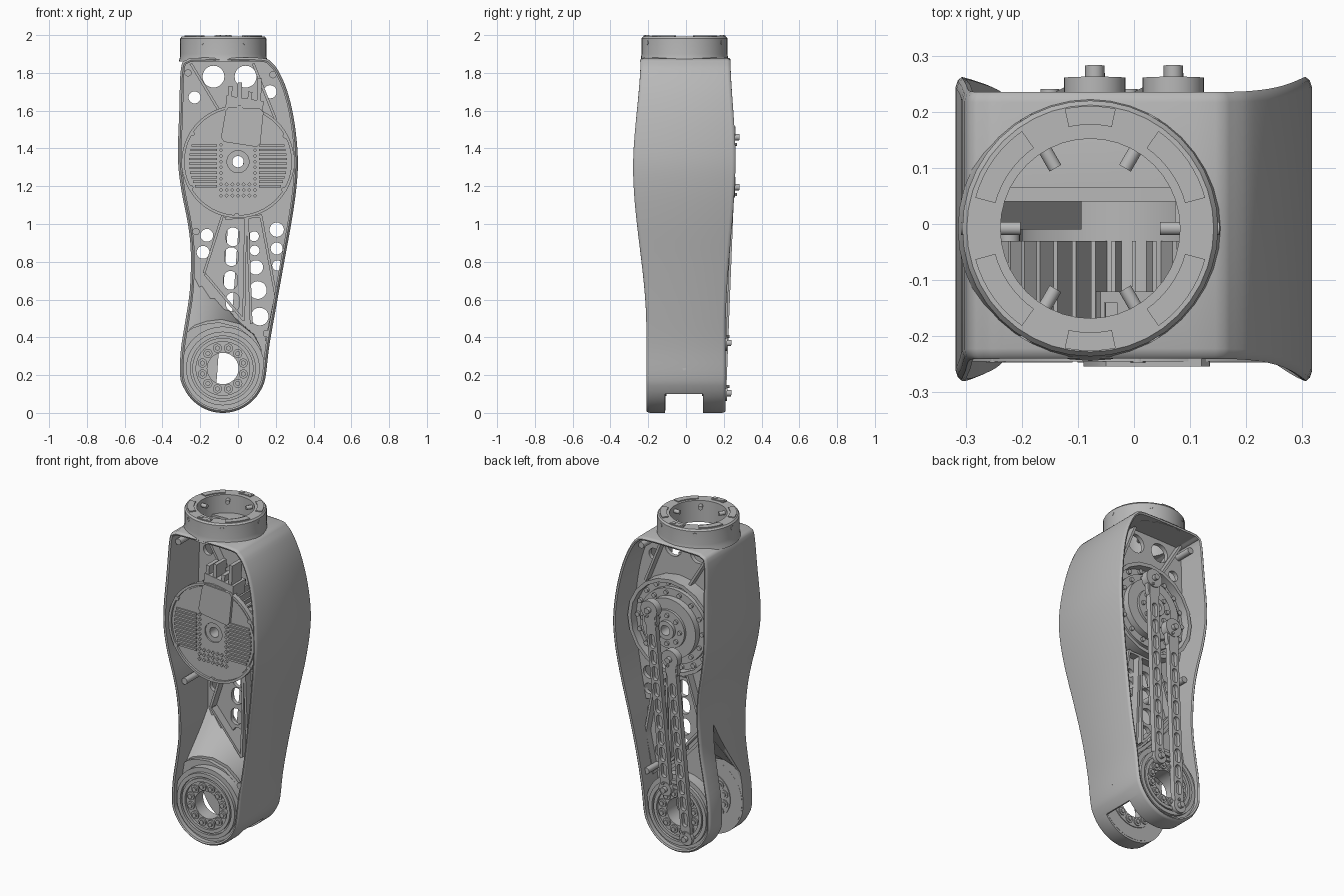
import bpy, bmesh
from math import sin, cos, pi, atan2, sqrt, radians
from mathutils import Vector

old = bpy.data.objects.get("Cube")
if old:
    bpy.data.objects.remove(old)

grey = bpy.data.materials.new("machined_grey")
grey.use_nodes = True
grey.diffuse_color = (0.48, 0.48, 0.48, 1)
grey.node_tree.nodes["Principled BSDF"].inputs["Base Color"].default_value = (0.48, 0.48, 0.48, 1)
parts = []


def finish(name, bm):
    bmesh.ops.recalc_face_normals(bm, faces=bm.faces)
    me = bpy.data.meshes.new(name)
    bm.to_mesh(me)
    bm.free()
    me.materials.append(grey)
    ob = bpy.data.objects.new(name, me)
    bpy.context.collection.objects.link(ob)
    parts.append(ob)
    return ob


def prisms(name, polys, a, b, axis="y", far=None):
    """Extrude flat outlines from a to b along an axis, optionally morphing to far outlines."""
    bm = bmesh.new()
    for poly, end in zip(polys, far or polys):
        place = (lambda p, t: (p[0], t, p[1])) if axis == "y" else (lambda p, t: (p[0], p[1], t))
        lo = [bm.verts.new(place(p, a)) for p in poly]
        hi = [bm.verts.new(place(p, b)) for p in end]
        bm.faces.new(lo)
        bm.faces.new(hi)
        for i in range(len(poly)):
            bm.faces.new((lo[i - 1], lo[i], hi[i], hi[i - 1]))
    return finish(name, bm)


def loft(name, loops):
    """Skin closed loops into a closed ring-shaped solid."""
    bm = bmesh.new()
    rows = [[bm.verts.new(p) for p in loop] for loop in loops]
    for j in range(len(rows)):
        for i in range(len(rows[j])):
            bm.faces.new((rows[j - 1][i - 1], rows[j - 1][i], rows[j][i], rows[j][i - 1]))
    return finish(name, bm)


def lathe(name, profile, c, axis="y", seg=48):
    loops = []
    for r, t in profile:
        loops.append([(u, t, v) if axis == "y" else (u, v, t) for u, v in circle(*c, r, seg)])
    return loft(name, loops)


def circle(x, z, r, n=20, start=0.0):
    return [(x + r * cos(start + 2 * pi * k / n), z + r * sin(start + 2 * pi * k / n)) for k in range(n)]


def capsule(p, q, r, n=8):
    a = atan2(q[1] - p[1], q[0] - p[0])
    ends = [(q, a - pi / 2), (p, a + pi / 2)]
    return [(c[0] + r * cos(s + pi * k / n), c[1] + r * sin(s + pi * k / n)) for c, s in ends for k in range(n + 1)]


def bar(p, q, w):
    return capsule(p, q, w / 2, 1)


def boolean(ob, cutter, op="DIFFERENCE"):
    m = ob.modifiers.new("cut", "BOOLEAN")
    m.operation, m.object, m.solver = op, cutter, "EXACT"
    bpy.context.view_layer.objects.active = ob
    bpy.ops.object.modifier_apply(modifier=m.name)
    parts.remove(cutter)
    bpy.data.objects.remove(cutter)


def lerp(table, z):
    for (z0, v0), (z1, v1) in zip(table, table[1:]):
        if z <= z1:
            t = max(0, (z - z0) / (z1 - z0))
            return v0 + (v1 - v0) * t * t * (3 - 2 * t)
    return table[-1][1]


KNEE, HUB, NECK = (-0.08, 0.235), (0, 1.33), (-0.078, -0.008)
front_depth = [(0.45, -0.21), (1.3, -0.28), (1.9, -0.24)]
back_depth = [(0.45, 0.21), (1.35, 0.262), (1.9, 0.235)]

# Side outline, smoothed through key points
keys = [(KNEE[0] + 0.23 * cos(radians(d)), KNEE[1] + 0.235 * sin(radians(d))) for d in range(190, 351, 16)]
keys += [(0.165, 0.35), (0.2, 0.55), (0.245, 0.8), (0.285, 1.02), (0.31, 1.2), (0.317, 1.35), (0.3, 1.53),
         (0.268, 1.68), (0.225, 1.79), (0.18, 1.853), (0.11, 1.88), (-0.2, 1.88), (-0.27, 1.87), (-0.302, 1.825),
         (-0.311, 1.6), (-0.318, 1.35), (-0.3, 1.18), (-0.265, 1.0), (-0.25, 0.85), (-0.255, 0.65),
         (-0.28, 0.48), (-0.303, 0.33)]
outline = []
for i in range(len(keys)):
    a, b, c, d = (Vector(keys[(i + k) % len(keys)]) for k in (-1, 0, 1, 2))
    for t in (0, 0.25, 0.5, 0.75):
        outline.append(b + (c - a) * t / 2 + (a - 2.5 * b + 2 * c - d / 2) * t ** 2 + (1.5 * (b - c) + (d - a) / 2) * t ** 3)


def inset(w):
    n = len(outline)
    res = []
    for i in range(n):
        t = (outline[(i + 1) % n] - outline[i - 1]).normalized()
        res.append(outline[i] + Vector((-t.y, t.x)) * w)
    return res


# Shell wall with rounded rims
loops = []
for w, end, dy in [(0, 0, 0.018), (0.004, 0, 0.006), (0.011, 0, 0), (0.02, 0, 0.004),
                   (0.02, 1, -0.004), (0.011, 1, 0), (0.004, 1, -0.006), (0, 1, -0.018)]:
    depth = back_depth if end else front_depth
    loops.append([(p.x, lerp(depth, o.y) + dy, p.y) for p, o in zip(inset(w), outline)])
shell = loft("shell_wall", loops)

# Fork opening between the knee prongs, its roof slanting up towards the back
front_curve = [(-0.28, 0.42), (-0.24, 0.45), (-0.18, 0.47), (-0.1, 0.48), (0.0, 0.455), (0.07, 0.4), (0.11, 0.33),
               (0.12, 0.22), (0.1, 0.1)]
back_curve = [(-0.24, 0.78), (-0.21, 0.72), (-0.15, 0.63), (-0.08, 0.55), (0.0, 0.465), (0.075, 0.4), (0.112, 0.32),
              (0.12, 0.22), (0.1, 0.1)]


def below(curve):
    return [(-0.5, curve[0][1])] + curve + [(0.5, 0.1), (0.5, -0.2), (-0.5, -0.2)]


def thick(curve):
    return curve + [(x + 0.012, z + 0.015) for x, z in reversed(curve)]


def fork_cutter():
    return prisms("fork_cutter", [below(front_curve)], -0.11, 0.09, far=[below(back_curve)])


boolean(shell, fork_cutter())
opening = [(x, min(y, 0.065)) for x, y in circle(*NECK, 0.16, 40)]
boolean(shell, prisms("neck_cutter", [opening], 1.8, 1.95, "z"))
prisms("fork_roof", [thick(front_curve)], -0.112, 0.092, far=[thick(back_curve)])

# Central web with lightening holes
web = prisms("web_plate", [inset(0.012)], 0.04, 0.065)
boolean(web, fork_cutter())
holes = [(-0.13, 1.78, 0.058), (0.04, 1.78, 0.058), (-0.23, 1.67, 0.032), (0.17, 1.7, 0.035),
         (0.205, 0.97, 0.038), (0.205, 0.87, 0.032), (0.208, 0.78, 0.027), (0.085, 0.935, 0.026),
         (0.088, 0.86, 0.026), (0.095, 0.77, 0.038), (0.105, 0.65, 0.047), (0.115, 0.51, 0.047),
         (-0.165, 0.94, 0.034), (-0.185, 0.85, 0.034)]
polys = [circle(*h) for h in holes] + [circle(*HUB, 0.19, 40)]
polys += [capsule((x, z - 0.012), (x, z + 0.016), 0.036) for x, z in
          [(-0.027, 0.93), (-0.035, 0.825), (-0.04, 0.7), (-0.028, 0.585)]]
boolean(web, prisms("hole_cutter", polys, 0.0, 0.1))

# Stiffening ribs on both sides of the web
ribs = [((-0.08, 1.05), (-0.18, 0.74)), ((0.04, 1.03), (0.03, 0.49)), ((0.12, 1.05), (0.2, 0.62)),
        ((0.03, 0.49), (-0.175, 0.735)), ((0.05, 1.03), (0.07, 0.47)), ((-0.25, 1.85), (-0.1, 1.6)),
        ((0.08, 1.85), (0.2, 1.55)), ((-0.07, 1.03), (0.12, 1.04)), ((0.2, 0.62), (0.15, 0.38))]
prisms("web_ribs", [bar(p, q, 0.014) for p, q in ribs], -0.01, 0.11)
posts = [(-0.265, 1.8), (-0.222, 0.96), (0.185, 1.79), (0.15, 0.42)]
prisms("standoffs", [circle(x, z, 0.019, 16) for x, z in posts], -0.2, 0.17)

# Neck collar
lathe("neck_collar", [(0.16, 1.86), (0.236, 1.86), (0.23, 1.88), (0.228, 1.9), (0.228, 1.982), (0.22, 1.992),
                      (0.16, 1.992)], NECK, "z", 40)


def sector(r0, r1, mid, half, n=8):
    arc = [radians(mid - half + 2 * half * k / n) for k in range(n + 1)]
    pts = [(r0, a) for a in arc] + [(r1, a) for a in reversed(arc)]
    return [(NECK[0] + r * cos(a), NECK[1] + r * sin(a)) for r, a in pts]


prisms("collar_pads", [sector(0.175, 0.212, m, 20) for m in (35, 145, 215, 325)]
       + [sector(0.185, 0.218, m, 12) for m in (90, 270)], 1.985, 1.998, "z")
prisms("collar_bolts", [circle(NECK[0] + s * 0.025, NECK[1] + t * 0.2, 0.012, 12) for s in (-1, 1) for t in (-1, 1)],
       1.99, 2.0, "z")
for k in range(6):
    bm = bmesh.new()
    bmesh.ops.create_cone(bm, cap_ends=True, segments=14, radius1=0.012, radius2=0.012, depth=0.106)
    ob = finish("collar_screw", bm)
    ob.rotation_euler = (0, pi / 2, k * pi / 3)
    ob.location = (NECK[0] + 0.177 * cos(k * pi / 3), NECK[1] + 0.177 * sin(k * pi / 3), 1.96)

# Motor: cover, drum and rear flange in one turned body
lathe("motor_body", [(0.03, -0.23), (0.058, -0.23), (0.058, -0.238), (0.275, -0.238), (0.275, -0.232), (0.283, -0.232),
                     (0.283, -0.245), (0.298, -0.245), (0.298, -0.215), (0.2, -0.2), (0.2, 0.04), (0.275, 0.04),
                     (0.275, 0.1), (0.225, 0.1), (0.225, 0.125), (0.18, 0.125), (0.18, 0.165), (0.115, 0.165),
                     (0.115, 0.18), (0.055, 0.18), (0.055, 0.2), (0.03, 0.2)], HUB, seg=64)
lathe("motor_frame", [(0.268, 0.05), (0.29, 0.05), (0.29, 0.15), (0.268, 0.15)], HUB, seg=20)
prisms("motor_fins", [bar(p, q, 0.008) for p, q in zip(circle(*HUB, 0.19, 48), circle(*HUB, 0.28, 48))], -0.22, -0.03)
rows = [1.2 + 0.024 * k for k in range(10)]
prisms("cover_ridges", [bar((s * 0.11, z), (s * 0.96 * sqrt(0.27 ** 2 - (z - HUB[1]) ** 2), z), 0.012)
                        for z in rows for s in (-1, 1)], -0.247, -0.23)
dots = [(-0.09 + 0.03 * i, 1.15 + 0.03 * j) for i in range(7) for j in range(10)]
prisms("cover_studs", [circle(x, z, 0.011, 4) for x, z in dots if z < 1.24 or abs(x) > 0.08], -0.247, -0.23)
prisms("cover_screws", [circle(*p, 0.014, 12) for p in circle(*HUB, 0.285, 6, 0.5)], -0.247, -0.22)

# Connector block on the motor cover
prisms("connector_cover", [[(-0.09, 1.46), (-0.075, 1.435), (0.1, 1.408), (0.118, 1.425), (0.135, 1.59),
                            (0.12, 1.61), (-0.05, 1.62), (-0.065, 1.6)]], -0.254, -0.2)
prisms("connector_body", [[(-0.07, 1.58), (0.13, 1.56), (0.135, 1.65), (-0.06, 1.68)]], -0.238, -0.12)
prisms("connector_pins", [bar((x, 1.64), (x + 0.005, z), 0.022) for x, z in
                          [(-0.045, 1.73), (0.005, 1.75), (0.06, 1.7), (0.11, 1.77)]], -0.235, -0.14)

# Rear flange bolts
prisms("flange_bolts", [circle(*p, 0.014, 12) for p in circle(*HUB, 0.25, 18)], 0.09, 0.115)
prisms("ring_bolts", [circle(*p, 0.013, 12) for p in circle(*HUB, 0.2, 14)], 0.12, 0.137)
prisms("hub_bolts", [circle(*p, 0.013, 12) for p in circle(*HUB, 0.085, 8)], 0.17, 0.192)

# Knee prongs: plate, bearing ring and bolts, front and back
for side, s, inner, curve in (("front", -1, 0.11, front_curve), ("back", 1, 0.09, back_curve)):
    plate = prisms(side + "_prong_plate", [inset(0.012)], s * inner, s * (inner + 0.025))
    boolean(plate, prisms("prong_mask", [below(curve)], s * 0.05, s * 0.2), "INTERSECT")
    boolean(plate, prisms("prong_hole", [circle(*KNEE, 0.15, 32)], s * 0.05, s * 0.2))
    profile = [(0.083, inner - 0.006), (0.145, inner - 0.006), (0.145, inner - 0.001), (0.222, inner - 0.001),
               (0.222, 0.18), (0.195, 0.18), (0.195, 0.198), (0.172, 0.198), (0.172, 0.184), (0.162, 0.184),
               (0.162, 0.196), (0.142, 0.196), (0.142, 0.182), (0.083, 0.182)]
    lathe(side + "_knee_bearing", [(r, s * y) for r, y in profile], KNEE)
    ring = circle(*KNEE, 0.112, 12, pi / 12)
    prisms(side + "_knee_bolts", [circle(*p, 0.024, 16) for p in ring], s * (inner - 0.012), s * 0.191)
    prisms(side + "_knee_bolt_heads", [circle(*p, 0.013, 12) for p in ring], s * (inner - 0.018), s * 0.199)

# Two parallel push rods with pocketed shanks, leaning out towards the top
for name, top, low in (("upper_rod", (0.07, 1.46), (-0.01, 0.37)), ("lower_rod", (-0.07, 1.195), (-0.15, 0.105))):
    def along(t):
        return (low[0] + (top[0] - low[0]) * t, low[1] + (top[1] - low[1]) * t)

    shank = prisms(name + "_shank", [capsule(low, top, 0.032)], 0.18, 0.213)
    boolean(shank, prisms("pocket_cutter", [capsule(along(0.08 + 0.09 * k), along(0.125 + 0.09 * k), 0.018)
                                            for k in range(9)], 0.19, 0.3))
    shoulder = prisms(name + "_shoulder", [capsule(along(0.93), top, 0.042)], 0.182, 0.21)
    eyes = prisms(name + "_eyes", [circle(*top, 0.055, 28), circle(*low, 0.042, 28)], 0.172, 0.218)
    pins = prisms(name + "_pins", [circle(*top, 0.017, 16), circle(*low, 0.017, 16)], 0.15, 0.24)
    small = prisms(name + "_lock_screws", [circle(c[0] + 0.01, c[1] + d, 0.008, 8) for c, d in
                                           ((top, -0.04), (low, 0.034))], 0.2, 0.228)
    for ob in (shank, shoulder, eyes, pins, small):
        for v in ob.data.vertices:
            v.co.y += 0.039 * (v.co.z - low[1])

# Small locating plug on the side wall
bm = bmesh.new()
bmesh.ops.create_cone(bm, cap_ends=True, segments=12, radius1=0.01, radius2=0.01, depth=0.04)
plug = finish("side_plug", bm)
plug.rotation_euler = (0, pi / 2, 0)
plug.location = (0.132, -0.01, 0.235)

bpy.ops.object.select_all(action="DESELECT")
for ob in parts:
    ob.select_set(True)
bpy.context.view_layer.objects.active = shell
bpy.ops.object.shade_smooth_by_angle(angle=radians(32))
